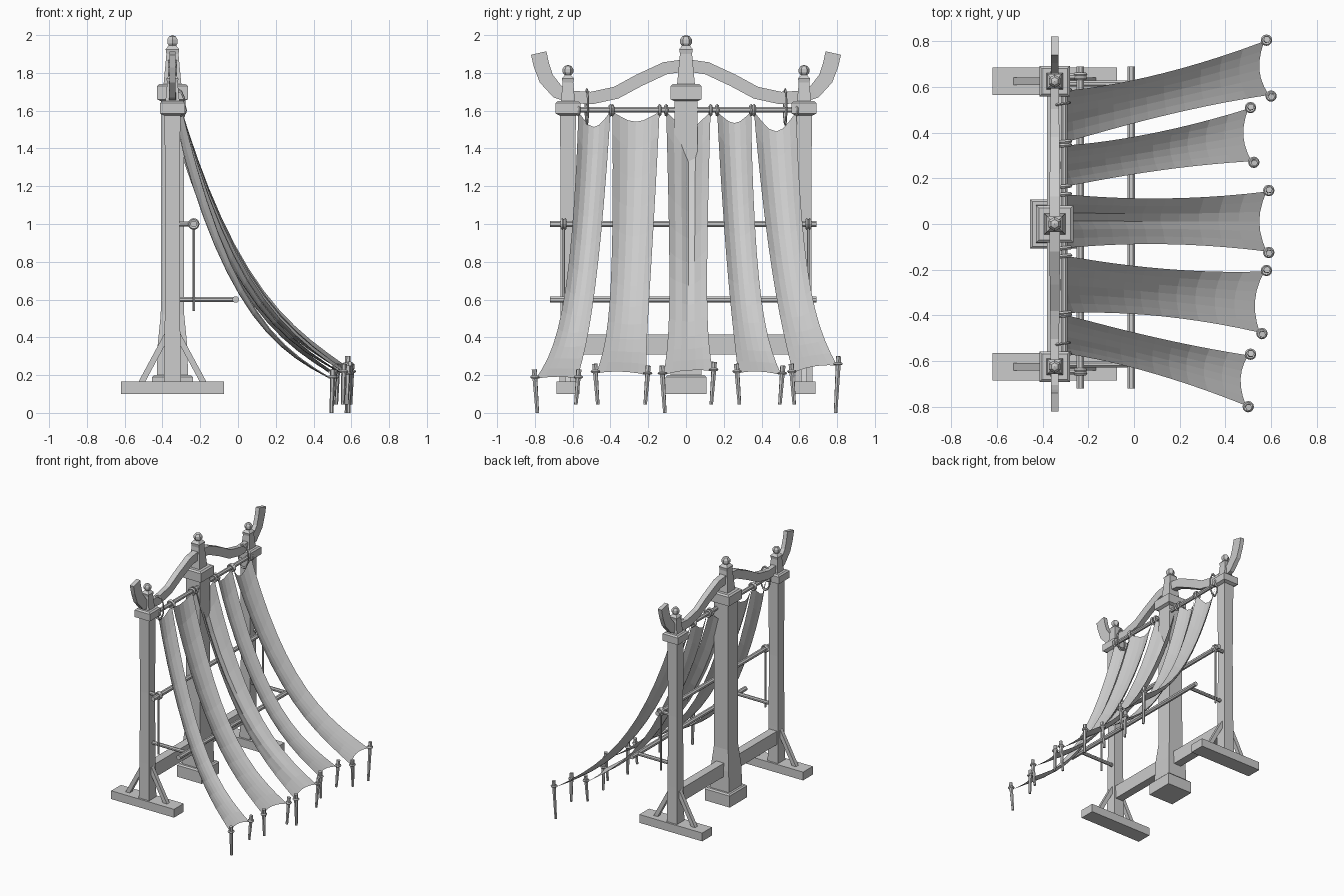
import bpy, bmesh, math
from mathutils import Vector

cube = bpy.data.objects.get("Cube")
if cube:
    bpy.data.objects.remove(cube)

grey = bpy.data.materials.new("plain_grey")
grey.use_nodes = True
tone = (0.6, 0.6, 0.6, 1)
grey.diffuse_color = tone
grey.node_tree.nodes["Principled BSDF"].inputs["Base Color"].default_value = tone

PX = -0.347         # post line
SIDE = 0.625        # side post offset


def finish(name, bm, fix=True):
    if fix:
        bmesh.ops.recalc_face_normals(bm, faces=bm.faces)
    me = bpy.data.meshes.new(name)
    bm.to_mesh(me)
    bm.free()
    me.materials.append(grey)
    ob = bpy.data.objects.new(name, me)
    bpy.context.collection.objects.link(ob)


def loft(name, rings):
    """Skin a list of equal-length closed rings and cap the ends."""
    bm = bmesh.new()
    rows = [[bm.verts.new(p) for p in r] for r in rings]
    n = len(rows[0])
    for a, b in zip(rows, rows[1:]):
        for i in range(n):
            j = (i + 1) % n
            bm.faces.new((a[i], a[j], b[j], b[i]))
    bm.faces.new(rows[0])
    bm.faces.new(rows[-1])
    finish(name, bm)


def square_stack(name, y, levels):
    """Square column from (height, half width) pairs."""
    corners = ((-1, -1), (1, -1), (1, 1), (-1, 1))
    loft(name, [[(PX + sx * h, y + sy * h, z) for sx, sy in corners]
                for z, h in levels])


def box(name, lo, hi):
    loft(name, [[(lo[0], lo[1], z), (hi[0], lo[1], z),
                 (hi[0], hi[1], z), (lo[0], hi[1], z)] for z in (lo[2], hi[2])])


def rod(name, a, b, r0, r1=None, sides=8):
    a, b = Vector(a), Vector(b)
    q = (b - a).to_track_quat("Z", "Y")
    rings = []
    for c, r in ((a, r0), (b, r1 or r0)):
        rings.append([c + q @ Vector((r * math.cos(t), r * math.sin(t), 0))
                      for t in (math.tau * (i + 0.5) / sides for i in range(sides))])
    loft(name, rings)


def ring(name, loc, major, minor, rot=(0, 0, 0), scale=(1, 1, 1)):
    bpy.ops.mesh.primitive_torus_add(major_segments=12, minor_segments=5, location=loc,
                                     rotation=rot, major_radius=major, minor_radius=minor)
    ob = bpy.context.object
    ob.name = name
    ob.scale = scale
    ob.data.materials.append(grey)


def ball(name, loc, r):
    bm = bmesh.new()
    bmesh.ops.create_uvsphere(bm, u_segments=6, v_segments=5, radius=r)
    bmesh.ops.translate(bm, verts=bm.verts, vec=loc)
    finish(name, bm)


# Centre post with plinth, cap and finial
square_stack("centre_plinth", 0, [(0.10, 0.108), (0.19, 0.108), (0.20, 0.098)])
square_stack("centre_post", 0, [(0.19, 0.083), (0.36, 0.078), (0.52, 0.062), (1.67, 0.06)])
square_stack("centre_cap", 0, [(1.65, 0.062), (1.66, 0.082), (1.73, 0.082), (1.74, 0.07)])
square_stack("centre_finial", 0, [(1.73, 0.048), (1.90, 0.032), (1.925, 0.036), (1.945, 0.02)])
ball("centre_finial_ball", (PX, 0, 1.967), 0.033)

# Side posts with feet, braces, caps, finials and outriggers
for s, side in ((1, "left"), (-1, "right")):
    y = s * SIDE
    box(side + "_foot", (-0.62, y - 0.06, 0.10), (-0.075, y + 0.06, 0.165))
    square_stack(side + "_post", y, [(0.16, 0.045), (0.45, 0.041), (1.0, 0.038), (1.6, 0.042)])
    square_stack(side + "_cap", y, [(1.575, 0.045), (1.585, 0.066), (1.64, 0.066), (1.65, 0.055)])
    square_stack(side + "_finial", y, [(1.64, 0.038), (1.75, 0.028), (1.77, 0.032), (1.79, 0.015)])
    ball(side + "_finial_ball", (PX, y, 1.812), 0.03)
    for dx, part in ((-1, "back"), (1, "front")):
        rod(f"{side}_{part}_brace", (PX + dx * 0.17, y, 0.15), (PX + dx * 0.03, y, 0.41),
            0.022, sides=4)
    rod(side + "_low_outrigger", (PX, s * 0.615, 0.60), (-0.01, s * 0.615, 0.60), 0.014)
    rod(side + "_high_outrigger", (PX, s * 0.645, 1.0), (-0.22, s * 0.645, 1.0), 0.014)
    for k in (0.64, 0.655):
        ring(side + "_rail_lashing", (-0.235, s * k, 1.0), 0.022, 0.009, (math.pi / 2, 0, 0))
    rod(side + "_hanging_cord", (-0.235, s * 0.648, 1.0), (-0.235, s * 0.648, 0.54), 0.007, sides=6)
    ring(side + "_beam_loop", (-0.32, s * 0.525, 1.62), 0.05, 0.006,
         (math.pi / 2, 0, 0.15), (0.8, 1.8, 1))

# Lower tie beam
box("tie_beam", (-0.38, -SIDE, 0.31), (-0.315, SIDE, 0.415))

# Curved top beam with upswept ends
half = [(0, 1.84), (0.11, 1.825), (0.25, 1.76), (0.37, 1.695), (0.50, 1.667),
        (0.60, 1.672), (0.68, 1.70), (0.74, 1.77), (0.765, 1.84), (0.78, 1.905)]
path = [Vector((-a, b)) for a, b in half[:0:-1]] + [Vector(p) for p in half]
sections = []
for i, p in enumerate(path):
    d = (path[min(i + 1, len(path) - 1)] - path[max(i - 1, 0)]).normalized()
    n = Vector((-d.y, d.x)) * (0.033 + 0.010 * max(0, abs(p.x) - 0.6) / 0.2)
    up, dn = p + n, p - n
    deep = 0.024 - 0.010 * abs(p.x)
    sections.append([(PX - deep, dn.x, dn.y), (PX + deep, dn.x, dn.y),
                     (PX + deep, up.x, up.y), (PX - deep, up.x, up.y)])
loft("curved_top_beam", sections)

# Horizontal rails
rod("top_rail", (-0.305, -0.60, 1.605), (-0.305, 0.62, 1.605), 0.016)
rod("middle_rail", (-0.235, -0.72, 1.0), (-0.235, 0.69, 1.0), 0.018)
rod("low_rail", (-0.012, -0.72, 0.60), (-0.012, 0.69, 0.60), 0.018)

# Cloth strips: top y pair, bottom corners (x, y, z), hang, top scoop, fold depth
strips = [
    ((-0.57, -0.40), (0.49, -0.795, 0.18), (0.50, -0.575, 0.18), 0.66, 0.05, 0),
    ((-0.39, -0.14), (0.55, -0.475, 0.21), (0.57, -0.208, 0.20), 0.62, 0.035, 0),
    ((-0.105, 0.13), (0.58, -0.12, 0.20), (0.58, 0.142, 0.22), 0.57, 0.055, 0.03),
    ((0.165, 0.345), (0.515, 0.275, 0.21), (0.50, 0.505, 0.20), 0.60, 0.04, 0),
    ((0.36, 0.585), (0.59, 0.565, 0.21), (0.57, 0.80, 0.25), 0.55, 0.07, 0),
]


def cloth(name, tops, end_a, end_b, hang, scoop, fold, rows=12, cols=6):
    bm = bmesh.new()
    grid = []
    for i in range(rows + 1):
        line = []
        for j in range(cols + 1):
            s = j / cols
            bow = 4 * s * (1 - s)
            t = scoop * bow + (1 - (scoop + 0.025) * bow) * i / rows
            u = t ** 1.3
            end = Vector(end_a).lerp(Vector(end_b), s)
            width = tops[1] - tops[0]
            y0 = tops[0] + width * s
            pinch = 0.4 * u * (1 - u) * width * (1 - 2 * s)
            wave = math.sin(math.pi * t ** 0.55) * (1 - 0.6 * t)
            sag = 0.065 * bow * math.sqrt(max(0, wave)) * (1 - 0.4 * t)
            if 0.5 <= s < 0.8:
                sag += fold * wave
            drop = hang * (1 - (1 - u) ** 3) + (1 - hang) * u
            x = -0.295 + (end.x + 0.295) * u - sag * (0.9 - 0.4 * t)
            y = y0 + (end.y - y0) * u ** 1.1 + pinch
            z = 1.595 - (1.595 - end.z) * drop - sag * (0.3 + 0.5 * t)
            line.append(bm.verts.new((x, y, z)))
        grid.append(line)
    for a, b in zip(grid, grid[1:]):
        for j in range(cols):
            bm.faces.new((a[j], b[j], b[j + 1], a[j + 1]))
    finish(name, bm, fix=False)


for k, (tops, a, b, hang, scoop, fold) in enumerate(strips, 1):
    cloth(f"cloth_strip_{k}", tops, a, b, hang, scoop, fold)
    # Rail ties at the top corners
    for y in tops:
        ring("rail_tie", (-0.303, y, 1.602), 0.024, 0.009, (math.pi / 2, 0, 0.1))
    # Ground pegs with ties at the bottom corners
    for m, (x, y, z) in enumerate((a, b)):
        lean = 0.008 * (1 if m else -1)
        low = 0.0 if k in (1, 3) and not m or k == 5 and m else 0.045
        rod("ground_peg", (x + 0.005, y - lean, low), (x + 0.012, y + lean, z + 0.05),
            0.010, 0.015, 6)
        ring("peg_tie", (x + 0.01, y + lean * 0.6, z + 0.01), 0.017, 0.008)
